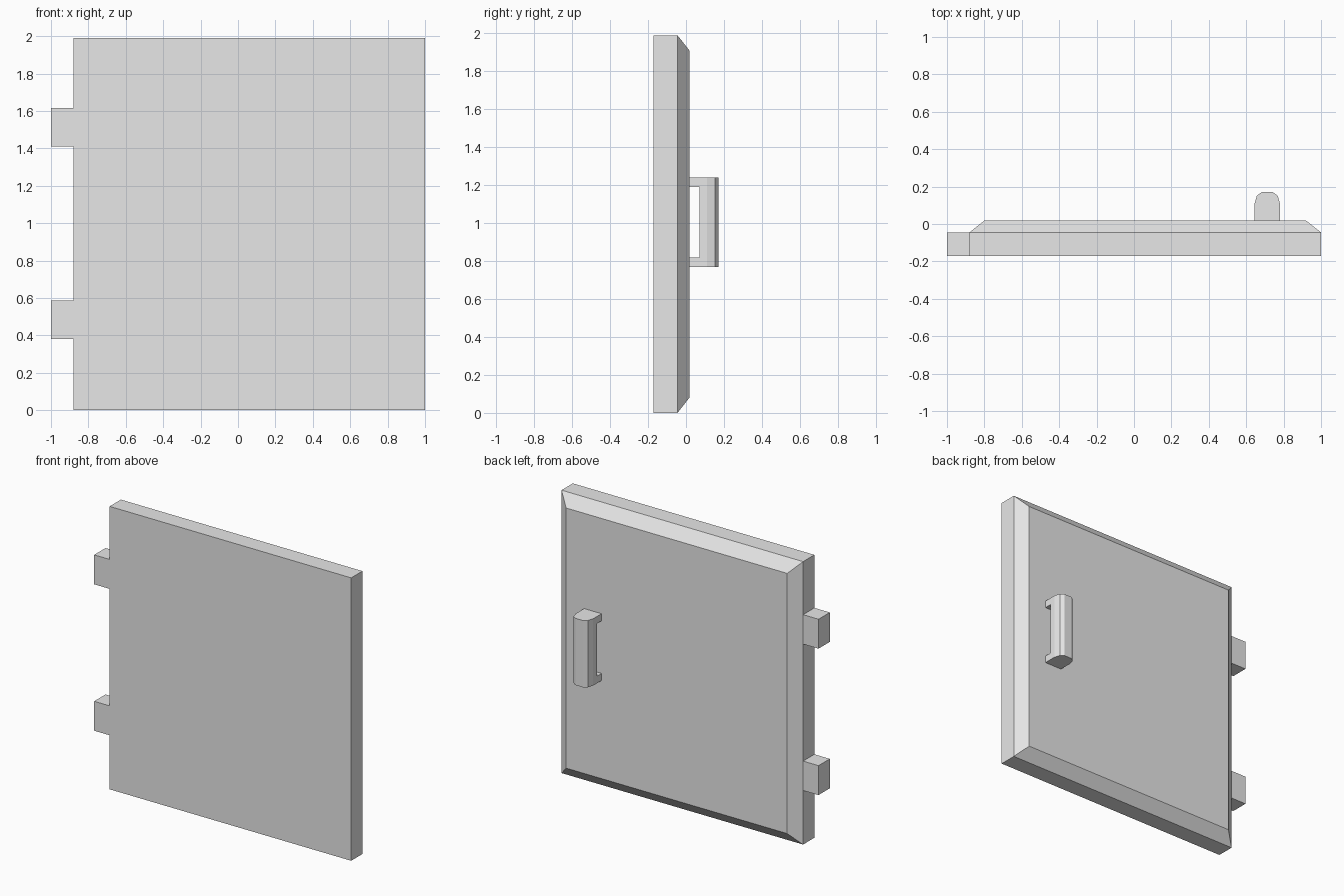
import bpy, bmesh
from mathutils import Vector

if "Cube" in bpy.data.objects:
    bpy.data.objects.remove(bpy.data.objects["Cube"], do_unlink=True)

HEIGHT = 1.99
BACK, RIM, FACE = -0.17, -0.045, 0.018   # depth of the slab layers
LEFT, RIGHT = -0.88, 1.0
CHAMFER = 0.08

grey = bpy.data.materials.new("plain grey")
grey.use_nodes = True
colour = (0.8, 0.8, 0.8, 1)
grey.diffuse_color = colour
grey.node_tree.nodes["Principled BSDF"].inputs["Base Color"].default_value = colour


def finish(name, bm):
    bmesh.ops.recalc_face_normals(bm, faces=bm.faces)
    mesh = bpy.data.meshes.new(name)
    bm.to_mesh(mesh)
    bm.free()
    mesh.materials.append(grey)
    obj = bpy.data.objects.new(name, mesh)
    bpy.context.collection.objects.link(obj)
    return obj


def extrude_outline(points, direction):
    """Solid made by sweeping a closed outline along a vector."""
    bm = bmesh.new()
    face = bm.faces.new([bm.verts.new(p) for p in points])
    swept = bmesh.ops.extrude_face_region(bm, geom=[face], use_keep_orig=True)
    verts = [g for g in swept["geom"] if isinstance(g, bmesh.types.BMVert)]
    bmesh.ops.translate(bm, verts=verts, vec=direction)
    return bm


def rectangle(x0, x1, z0, z1, y):
    return [(x0, y, z0), (x1, y, z0), (x1, y, z1), (x0, y, z1)]


# Door slab with a sloped border around the raised face
bm = extrude_outline(rectangle(LEFT, RIGHT, 0, HEIGHT, BACK), (0, RIM - BACK, 0))
bm.faces.ensure_lookup_table()
panel = max(bm.faces, key=lambda f: f.calc_center_median().y)
bmesh.ops.inset_region(bm, faces=[panel], thickness=CHAMFER, use_even_offset=True)
for v in panel.verts:
    v.co.y = FACE
finish("door_panel", bm)

# Two hinge blocks
for name, z in (("lower_hinge", 0.38), ("upper_hinge", 1.41)):
    finish(name, extrude_outline(rectangle(-1, LEFT, z, z + 0.207, BACK),
                                 (0, RIM - BACK, 0)))

# Handle: bracket outline swept sideways
X0, X1, OUT, GRIP = 0.645, 0.78, 0.17, 0.07
Z0, Z1, WALL = 0.77, 1.24, 0.05
bracket = [(FACE, Z0), (OUT, Z0), (OUT, Z1), (FACE, Z1),
           (FACE, Z1 - WALL), (GRIP, Z1 - WALL), (GRIP, Z0 + WALL), (FACE, Z0 + WALL)]
bm = extrude_outline([(X0, y, z) for y, z in bracket], (X1 - X0, 0, 0))

# Round the outer corners of the grip with two flat cuts per side
bmesh.ops.recalc_face_normals(bm, faces=bm.faces)
corner = [(0, 0.11), (0.012, 0.152), (0.038, OUT)]
for start, side in ((X0, 1), (X1, -1)):
    for (ax, ay), (bx, by) in zip(corner, corner[1:]):
        normal = Vector((-side * (by - ay), bx - ax, 0)).normalized()
        bmesh.ops.bisect_plane(bm, geom=bm.verts[:] + bm.edges[:] + bm.faces[:],
                               plane_co=(start + side * ax, ay, 0),
                               plane_no=normal, clear_outer=True)
        open_edges = [e for e in bm.edges if e.is_boundary]
        bmesh.ops.holes_fill(bm, edges=open_edges, sides=0)
bmesh.ops.remove_doubles(bm, verts=bm.verts, dist=0.0005)
finish("handle", bm)
